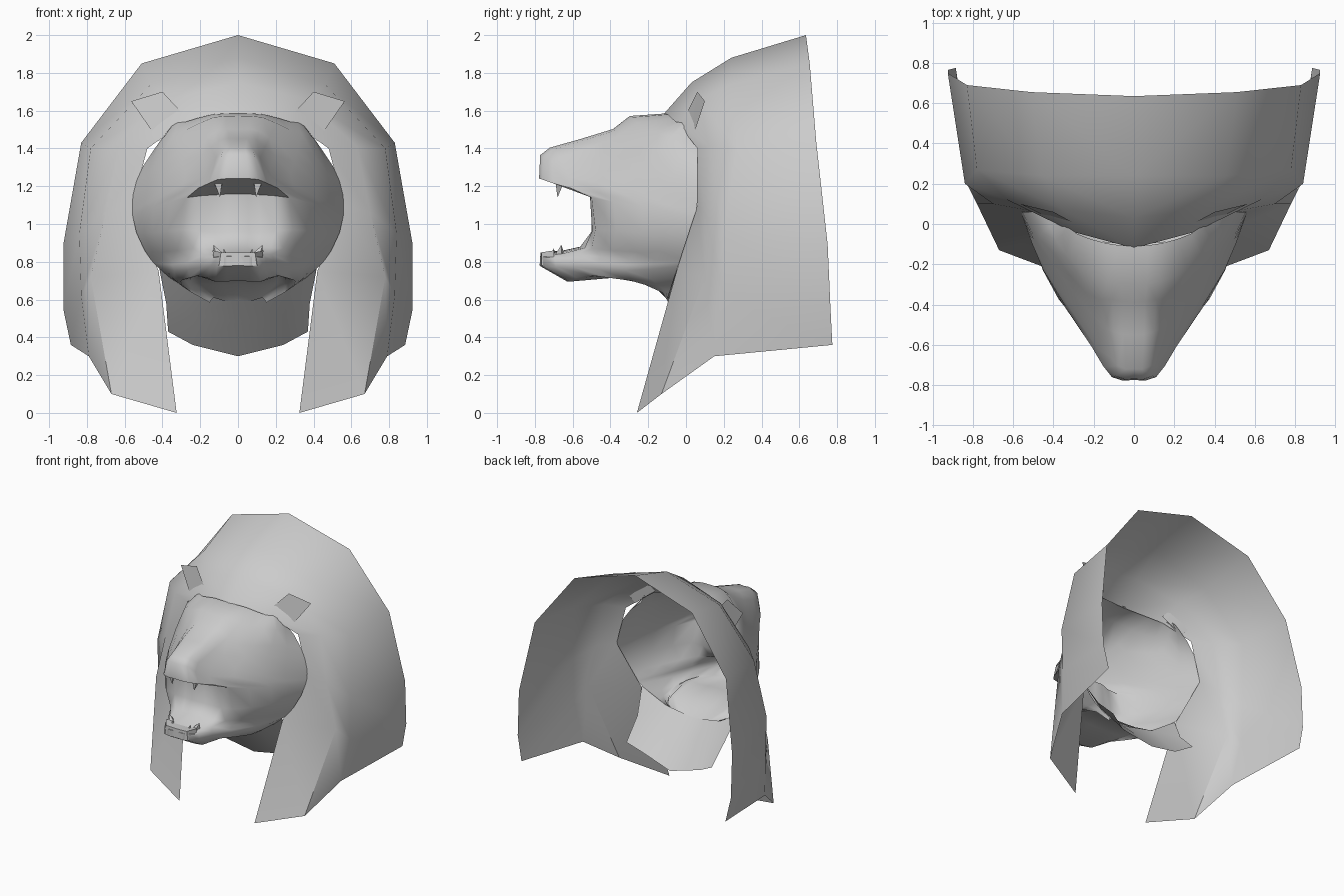
import bpy
import bmesh
import math
from mathutils import Vector, Matrix

default_cube = bpy.data.objects.get("Cube")
if default_cube:
    bpy.data.objects.remove(default_cube, do_unlink=True)

grey = bpy.data.materials.new("plain grey")
grey.use_nodes = True
grey.diffuse_color = (0.6, 0.6, 0.6, 1)
grey.node_tree.nodes["Principled BSDF"].inputs["Base Color"].default_value = grey.diffuse_color


def finish(name, bm, angle):
    """Turn a half-model bmesh into a mirrored, smooth shaded object."""
    mesh = bpy.data.meshes.new(name)
    bm.to_mesh(mesh)
    bm.free()
    mesh.materials.append(grey)
    obj = bpy.data.objects.new(name, mesh)
    bpy.context.collection.objects.link(obj)
    mirror = obj.modifiers.new("mirror", 'MIRROR')
    mirror.use_axis = (True, False, False)
    mirror.merge_threshold = 0.001
    bpy.ops.object.select_all(action='DESELECT')
    obj.select_set(True)
    bpy.context.view_layer.objects.active = obj
    bpy.ops.object.shade_smooth_by_angle(angle=math.radians(angle))
    return obj


def sheet(name, rows, angle, centre=(0, 0.4, 1.0)):
    """Skin a grid of points, with its faces turned away from the centre."""
    bm = bmesh.new()
    grid = [[bm.verts.new(p) for p in row] for row in rows]
    for upper, lower in zip(grid, grid[1:]):
        for i in range(len(upper) - 1):
            bm.faces.new((upper[i], lower[i], lower[i + 1], upper[i + 1]))
    bm.normal_update()
    outward = sum(f.normal.dot(f.calc_center_median() - Vector(centre)) * f.calc_area()
                  for f in bm.faces)
    if outward < 0:
        bmesh.ops.reverse_faces(bm, faces=bm.faces[:])
    return finish(name, bm, angle)


def spline(points, steps):
    """Catmull-Rom curve through points, mirrored at its first point."""
    first, last = points[0], points[-1]
    ghost = Vector((-points[1].x, points[1].y, points[1].z))
    pts = [ghost] + points + [last * 2 - points[-2]]
    out = []
    for a, b, c, d in zip(pts, pts[1:], pts[2:], pts[3:]):
        for k in range(steps):
            t = k / steps
            out.append(0.5 * (2 * b + (c - a) * t + (2 * a - 5 * b + 4 * c - d) * t ** 2
                              + (3 * b - a - 3 * c + d) * t ** 3))
    out.append(last)
    out[0].x = first.x
    return out


def head_edge(degrees):
    """Point on the oval where the head meets the mane."""
    a = math.radians(degrees)
    down = max(0, -math.cos(a))
    return Vector((0.56 * math.sin(a), 0.06 - 0.16 * down, 1.09 + 0.49 * math.cos(a)))


def head_row(y, z, width, side, degrees):
    """Cross row of the head from the centre line to the mane."""
    side, edge = Vector(side), head_edge(degrees)
    cheek = (side + edge) / 2
    cheek.x *= 1.09
    cheek.z += (cheek.z - 1.1) * 0.06
    return spline([Vector((0, y, z)), Vector((width, y + 0.015, z - 0.005)),
                   side, cheek, edge], 2)


# Forehead, snout and upper lip: centre y, centre z, half width, side point, edge angle
skull = [
    (-.11, 1.585, .14, (.28, -.05, 1.54), 38),
    (-.30, 1.57, .13, (.27, -.22, 1.50), 52),
    (-.39, 1.50, .11, (.23, -.35, 1.41), 64),
    (-.55, 1.45, .10, (.20, -.46, 1.36), 74),
    (-.72, 1.40, .08, (.17, -.58, 1.30), 82),
    (-.77, 1.36, .09, (.18, -.62, 1.25), 87),
    (-.775, 1.24, .11, (.21, -.61, 1.19), 92),
]
# Mouth wall, lower jaw and throat
jaw = [
    (-.50, 1.16, .11, (.27, -.50, 1.14), 96),
    (-.50, .96, .12, (.29, -.48, .97), 106),
    (-.56, .88, .10, (.24, -.50, .87), 118),
    (-.74, .84, .10, (.18, -.58, .84), 124),
    (-.77, .83, .11, (.19, -.60, .81), 127),
    (-.77, .78, .11, (.19, -.59, .77), 130),
    (-.63, .70, .12, (.20, -.52, .73), 140),
    (-.40, .72, .16, (.25, -.36, .73), 148),
    (-.18, .68, .15, (.24, -.16, .69), 158),
    (-.10, .60, .08, (.13, -.09, .61), 165),
]
sheet("head", [head_row(*r) for r in skull + jaw], 55)

# Mane hood: each row runs from the face to the open back rim
sheet("mane", [
    [(0, -.12, 1.58), (0, .03, 1.75), (0, .24, 1.88), (0, .635, 2.0)],
    [(.30, -.04, 1.53), (.35, .07, 1.66), (.46, .24, 1.74), (.51, .655, 1.85)],
    [(.48, .06, 1.40), (.63, .12, 1.41), (.78, .27, 1.40), (.83, .69, 1.43)],
    [(.56, .06, 1.10), (.70, .10, 1.06), (.84, .20, .95), (.925, .75, .89)],
    [(.42, -.05, .75), (.78, .10, .72), (.83, .20, .62), (.925, .765, .55)],
    [(.325, -.26, 0), (.67, -.13, .10), (.79, .15, .30), (.885, .775, .36)],
], 42)

# Throat guard sloping down and back below the chin
throat = [head_edge(a) for a in (180, 155, 132)]
sheet("throat_guard", [
    throat,
    [(0, .02, .48), (.23, .03, .52), (.38, .06, .58)],
    [(0, .20, .30), (.24, .17, .36), (.37, .21, .43)],
], 50, (0, 0.4, 1.5))

# Ears: a flat flap with a narrow folded inner side
bm = bmesh.new()
outer_tip, inner_tip, inner_base, outer_base, fold = [bm.verts.new(p) for p in (
    (.565, .10, 1.65), (.40, .06, 1.70), (.31, 0, 1.53), (.42, .03, 1.44), (.27, -.01, 1.56))]
bm.faces.new((outer_base, outer_tip, inner_tip, inner_base))
bm.faces.new((inner_base, inner_tip, fold))
finish("ears", bm, 30)


def tooth(name, base, tip, radius):
    """Four-sided pointed tooth from base to tip."""
    base, tip = Vector(base), Vector(tip)
    axis = tip - base
    turn = axis.to_track_quat('Z', 'Y').to_matrix().to_4x4()
    bm = bmesh.new()
    bmesh.ops.create_cone(bm, cap_ends=True, segments=4, radius1=radius, radius2=0,
                          depth=axis.length,
                          matrix=Matrix.Translation((base + tip) / 2) @ turn)
    return finish(name, bm, 30)


tooth("upper_fangs", (.105, -.67, 1.22), (.095, -.68, 1.14), .03)
tooth("lower_fangs", (.10, -.67, .82), (.13, -.66, .89), .035)
tooth("lower_front_teeth", (.07, -.71, .82), (.075, -.70, .87), .02)

# Raised lower lip joining the front teeth
sheet("lower_lip", [
    [(0, -.775, .78), (.10, -.765, .78), (.125, -.70, .79)],
    [(0, -.77, .85), (.09, -.765, .85), (.135, -.70, .86)],
    [(0, -.70, .85), (.07, -.70, .85), (.11, -.66, .85)],
], 40, (0, -0.6, 0.75))
